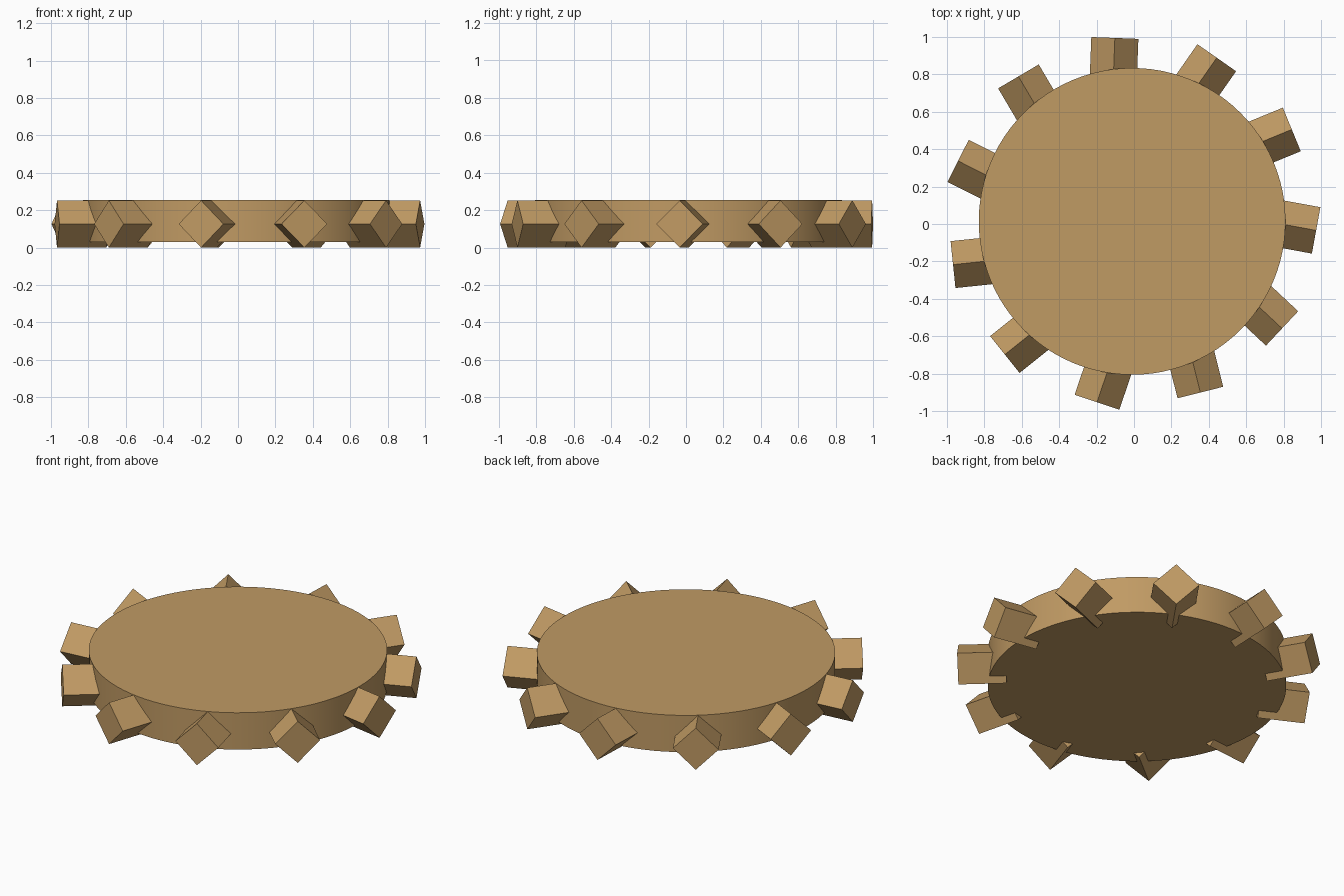
import bpy
from math import radians, cos, sin, pi
from mathutils import Matrix

cube = bpy.data.objects.get("Cube")
if cube:
    bpy.data.objects.remove(cube, do_unlink=True)

TEETH = 11
CENTRE_X, CENTRE_Y = -0.01, 0.014
DISC_RADIUS, DISC_BOTTOM, DISC_TOP = 0.82, 0.03, 0.253
HALF_DIAGONAL = 0.126       # tooth section is a square standing on its corner
TOOTH_LENGTH = 0.265
TIP_RADIUS = 0.985
FIRST_ANGLE, SKEW = -2.8, -7.6

# Single tan colour
tan = bpy.data.materials.new("tan")
tan.use_nodes = True
colour = (0.53, 0.325, 0.127, 1)
tan.diffuse_color = colour
tan.node_tree.nodes["Principled BSDF"].inputs["Base Color"].default_value = colour

# Round body
bpy.ops.mesh.primitive_cylinder_add(
    vertices=96, radius=DISC_RADIUS, depth=DISC_TOP - DISC_BOTTOM,
    location=(CENTRE_X, CENTRE_Y, (DISC_TOP + DISC_BOTTOM) / 2))
disc = bpy.context.object
disc.name = "wheel_disc"
disc.data.materials.append(tan)
bpy.ops.object.shade_smooth_by_angle(angle=radians(30))

# Tooth mesh: square bar along x, turned onto its edge, tip at the origin
bpy.ops.mesh.primitive_cube_add(size=1)
first = bpy.context.object
side = HALF_DIAGONAL * 2 ** 0.5
first.data.transform(
    Matrix.Translation((-TOOTH_LENGTH / 2, 0, 0))
    @ Matrix.Rotation(pi / 4, 4, 'X')
    @ Matrix.Diagonal((TOOTH_LENGTH, side, side, 1)))
first.data.materials.append(tan)

# Ring of slightly skewed teeth
for i in range(TEETH):
    tooth = first if i == 0 else first.copy()
    if i:
        bpy.context.collection.objects.link(tooth)
    tooth.name = f"tooth_{i + 1}"
    angle = radians(FIRST_ANGLE) + 2 * pi * i / TEETH
    tooth.location = (CENTRE_X + TIP_RADIUS * cos(angle),
                      CENTRE_Y + TIP_RADIUS * sin(angle), HALF_DIAGONAL)
    tooth.rotation_euler = (0, 0, angle + radians(SKEW))
